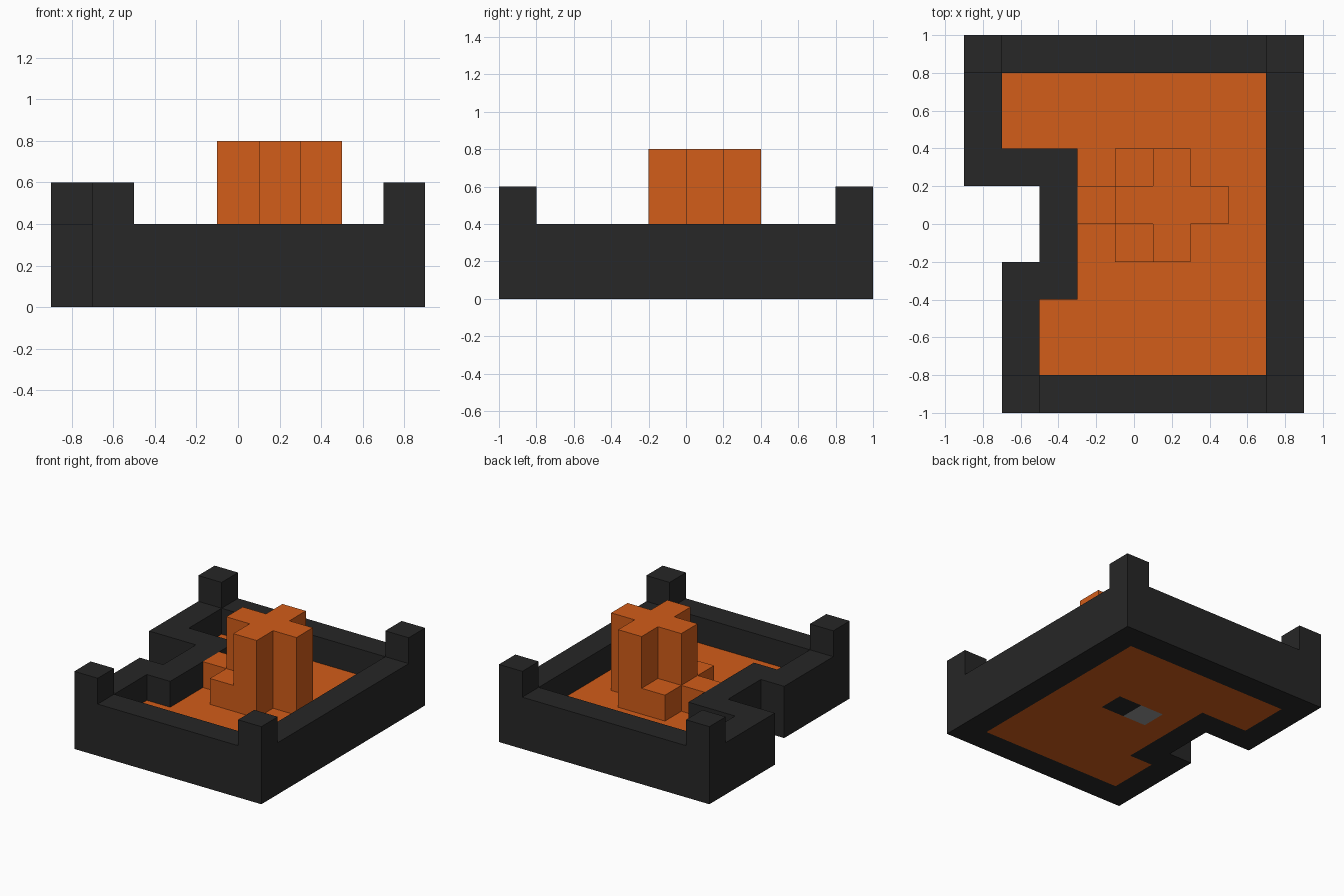
import bpy
import bmesh

cube = bpy.data.objects.get("Cube")
if cube:
    bpy.data.objects.remove(cube, do_unlink=True)

U = 0.2  # block size


def material(name, r, g, b):
    m = bpy.data.materials.new(name)
    m.use_nodes = True
    m.diffuse_color = (r, g, b, 1)
    m.node_tree.nodes["Principled BSDF"].inputs["Base Color"].default_value = (r, g, b, 1)
    return m


charcoal = material("charcoal", 0.02, 0.02, 0.02)
orange = material("burnt_orange", 0.644, 0.109, 0.01)
grey = material("mid_grey", 0.31, 0.31, 0.31)


def finish(name, bm, *mats):
    bmesh.ops.recalc_face_normals(bm, faces=bm.faces)
    mesh = bpy.data.meshes.new(name)
    bm.to_mesh(mesh)
    bm.free()
    for m in mats:
        mesh.materials.append(m)
    obj = bpy.data.objects.new(name, mesh)
    bpy.context.collection.objects.link(obj)


def extrude_up(bm, height):
    new = bmesh.ops.extrude_face_region(bm, geom=bm.faces[:])["geom"]
    verts = [v for v in new if isinstance(v, bmesh.types.BMVert)]
    bmesh.ops.translate(bm, verts=verts, vec=(0, 0, height))


def prism(outline, z, height):
    bm = bmesh.new()
    bm.faces.new([bm.verts.new((x, y, z)) for x, y in outline])
    extrude_up(bm, height)
    return bm


# Matching outer and inner outlines of the notched enclosure
outer = [(-.9, 1), (.9, 1), (.9, -1), (-.7, -1),
         (-.7, -.2), (-.5, -.2), (-.5, .2), (-.9, .2)]
inner = [(-.7, .8), (.7, .8), (.7, -.8), (-.5, -.8),
         (-.5, -.4), (-.3, -.4), (-.3, .4), (-.7, .4)]

# Perimeter wall: a mitred ring pulled upward
bm = bmesh.new()
rings = [[bm.verts.new((x, y, 0)) for x, y in line] for line in (outer, inner)]
for i in range(len(outer)):
    j = (i + 1) % len(outer)
    bm.faces.new((rings[0][i], rings[0][j], rings[1][j], rings[1][i]))
extrude_up(bm, 2 * U)
finish("perimeter_wall", bm, charcoal)

# Corner posts standing on the wall
corners = {"back_right": 0, "back_left": 1, "front_left": 2, "front_right": 3}
for name, i in corners.items():
    (x0, y0), (x1, y1) = outer[i], inner[i]
    square = [(x0, y0), (x1, y0), (x1, y1), (x0, y1)]
    finish(name + "_post", prism(square, 2 * U, U), charcoal)

# Floor slab, cut so two blocks on its underside take their own colours
bm = prism(inner, 0, U)
cuts = [((x, 0, 0), (1, 0, 0)) for x in (-.1, .1, .3)]
cuts += [((0, y, 0), (0, 1, 0)) for y in (0, U)]
for point, normal in cuts:
    bmesh.ops.bisect_plane(bm, geom=bm.verts[:] + bm.edges[:] + bm.faces[:],
                           plane_co=point, plane_no=normal)
for f in bm.faces:
    c = f.calc_center_median()
    if c.z < 0.01 and 0 < c.y < U and -.1 < c.x < .3:
        f.material_index = 1 if c.x > .1 else 2
finish("floor", bm, orange, charcoal, grey)


# Plus-shaped pedestal and the taller tower beside it
def plus(name, cx, cy, height):
    a, b = U / 2, 1.5 * U
    quarter = [(b, -a), (b, a), (a, a)]
    outline = []
    for _ in range(4):
        outline += quarter
        quarter = [(-y, x) for x, y in quarter]
    finish(name, prism([(cx + x, cy + y) for x, y in outline], U, height), orange)


plus("low_plus_step", 0, U / 2, U)
plus("plus_tower", U, U / 2, 3 * U)
